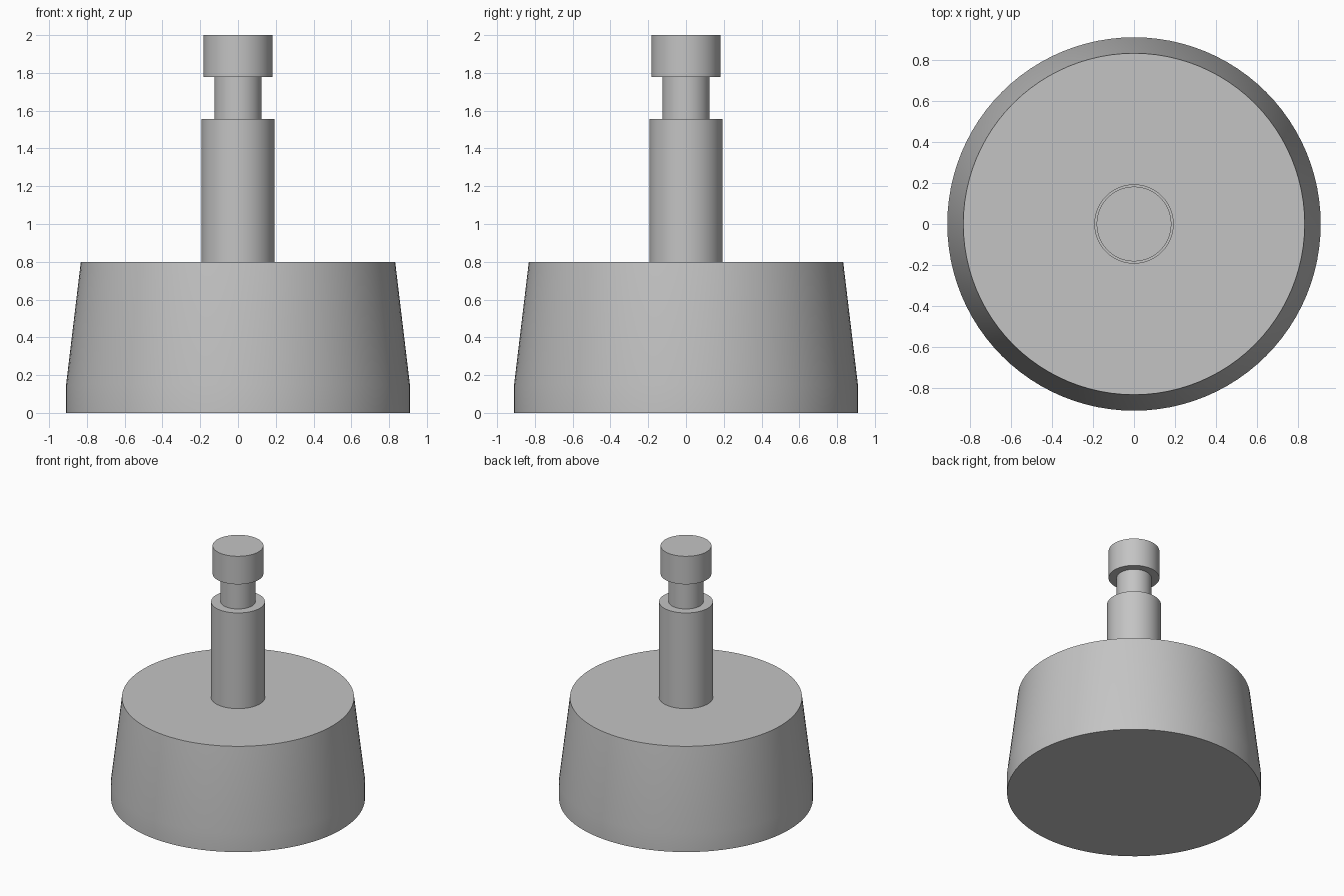
import bpy
import math

SEGMENTS = 96

cube = bpy.data.objects.get("Cube")
if cube:
    bpy.data.objects.remove(cube, do_unlink=True)

# Single plain grey material
GREY = (0.55, 0.55, 0.55, 1.0)
grey = bpy.data.materials.new("plain_grey")
grey.use_nodes = True
grey.diffuse_color = GREY
grey.node_tree.nodes["Principled BSDF"].inputs["Base Color"].default_value = GREY


def lathe(name, profile):
    """Turn a bottom-to-top (radius, z) profile into a capped solid."""
    verts = []
    for radius, z in profile:
        for i in range(SEGMENTS):
            a = math.tau * i / SEGMENTS
            verts.append((radius * math.cos(a), radius * math.sin(a), z))
    faces = [tuple(reversed(range(SEGMENTS)))]
    for ring in range(len(profile) - 1):
        low, high = ring * SEGMENTS, (ring + 1) * SEGMENTS
        for i in range(SEGMENTS):
            j = (i + 1) % SEGMENTS
            faces.append((low + i, low + j, high + j, high + i))
    faces.append(tuple(range(len(verts) - SEGMENTS, len(verts))))

    mesh = bpy.data.meshes.new(name)
    mesh.from_pydata(verts, [], faces)
    mesh.materials.append(grey)
    obj = bpy.data.objects.new(name, mesh)
    bpy.context.collection.objects.link(obj)
    bpy.ops.object.select_all(action="DESELECT")
    obj.select_set(True)
    bpy.context.view_layer.objects.active = obj
    bpy.ops.object.shade_smooth_by_angle(angle=math.radians(30))
    return obj


# Heavy tapered base with a short straight foot
lathe("tapered_base", [(0.91, 0), (0.91, 0.15), (0.832, 0.8)])

# Stem, narrow neck and head turned from one piece
lathe("stem_with_grooved_head", [
    (0.193, 0.8), (0.193, 1.557),
    (0.125, 1.557), (0.125, 1.778),
    (0.182, 1.778), (0.182, 2.0),
])
